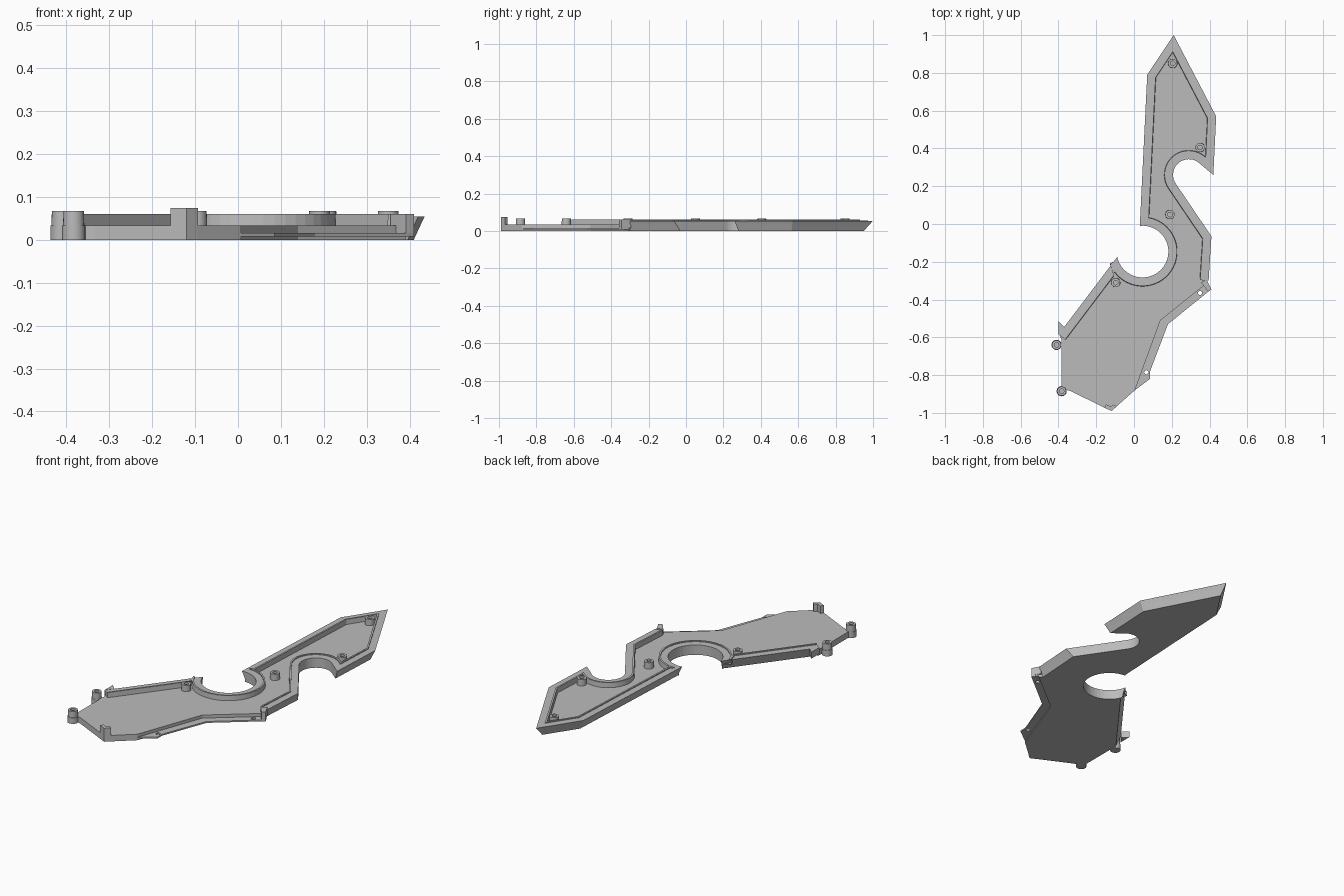
import bpy, bmesh, math
from mathutils import Vector

cube = bpy.data.objects.get("Cube")
if cube:
    bpy.data.objects.remove(cube)

grey = bpy.data.materials.new("plain grey")
grey.use_nodes = True
grey.diffuse_color = (0.5, 0.5, 0.5, 1)
grey.node_tree.nodes["Principled BSDF"].inputs["Base Color"].default_value = (0.5, 0.5, 0.5, 1)


def loft(name, rings, smooth=False):
    """Skin a list of equal closed rings and cap both ends."""
    bm = bmesh.new()
    loops = [[bm.verts.new(p) for p in ring] for ring in rings]
    for a, b in zip(loops, loops[1:]):
        for i in range(len(a)):
            j = (i + 1) % len(a)
            bm.faces.new((a[i], a[j], b[j], b[i]))
    bm.faces.new(loops[0][::-1])
    bm.faces.new(loops[-1])
    bmesh.ops.recalc_face_normals(bm, faces=bm.faces)
    mesh = bpy.data.meshes.new(name)
    bm.to_mesh(mesh)
    bm.free()
    mesh.materials.append(grey)
    ob = bpy.data.objects.new(name, mesh)
    bpy.context.collection.objects.link(ob)
    if smooth:
        bpy.ops.object.select_all(action='DESELECT')
        ob.select_set(True)
        bpy.context.view_layer.objects.active = ob
        bpy.ops.object.shade_smooth_by_angle(angle=math.radians(35))
    return ob


def prism(name, pts, z0, z1):
    return loft(name, [[(x, y, z) for x, y in pts] for z in (z0, z1)])


def circle(c, r, z, n=24):
    return [(c[0] + r * math.cos(2 * math.pi * i / n),
             c[1] + r * math.sin(2 * math.pi * i / n), z) for i in range(n)]


def arc(c, r, a0, a1, n):
    angles = [math.radians(a0 + (a1 - a0) * i / n) for i in range(n + 1)]
    return [(c[0] + r * math.cos(a), c[1] + r * math.sin(a)) for a in angles]


# Walled part of the outline, with a flag for each edge that leans outward
big_arc = arc((0.045, -0.146), 0.137, 192, 456, 32)
small_arc = arc((0.29, 0.26), 0.083, 50, 214, 20)
left_end, right_end = (-0.40, -0.585), (0.395, -0.30)
upper = [(0.07, 0.79), (0.21, 1.0), (0.435, 0.57), (0.42, 0.26)]
path = [Vector(p) for p in
        [left_end] + big_arc + upper + small_arc + [(0.41, -0.065), right_end]]
leans = ([True] + [False] * (len(big_arc) - 1) + [True] * 4
         + [False] * (len(small_arc) + 1) + [True])


def inset(lean_d, upright_d):
    """Mitred inward offset of the path, by edge kind."""
    edges = []
    for a, b, lean in zip(path, path[1:], leans):
        t = (b - a).normalized()
        edges.append((Vector((t.y, -t.x)), lean_d if lean else upright_d))
    out = []
    for i, p in enumerate(path):
        n1, d1 = edges[max(i - 1, 0)]
        n2, d2 = edges[min(i, len(edges) - 1)]
        det = n1.x * n2.y - n1.y * n2.x
        if abs(det) < 0.001:
            out.append(p + n1 * d1)
        else:
            out.append(p + Vector((d1 * n2.y - d2 * n1.y, n1.x * d2 - n2.x * d1)) / det)
    return out


# Floor plate, its walled edges leaning outward as they rise
FLOOR = 0.033
rest = [(0.39, -0.31), (0.14, -0.51), (0.005, -0.88), (-0.12, -0.99),
        (-0.335, -0.885), (-0.385, -0.87), (-0.385, -0.64), (-0.385, -0.61)]
loft("floor_plate", [[(x, y, z) for x, y in [tuple(p) for p in inset(d, 0)] + rest]
                     for d, z in ((0.025, 0), (0.010, FLOOR))])

# Raised rim with a thin inner lip
section = [(0.010, 0, FLOOR), (0, 0, 0.054), (0.036, 0.036, 0.055), (0.036, 0.036, 0.06),
           (0.045, 0.045, 0.06), (0.047, 0.047, FLOOR)]
lines = [[(p.x, p.y, z) for p in inset(a, b)] for a, b, z in section]
loft("rim", list(zip(*lines)))

# Small pieces closing the rim ends
prism("left_rim_wing", [(-0.40, -0.515), (-0.37, -0.545), (-0.40, -0.585)], 0.02, 0.055)
prism("right_rim_block", [(0.355, -0.31), (0.385, -0.295), (0.41, -0.345), (0.392, -0.357)],
      0.016, 0.06)

# Low flange with two through holes
flange = prism("side_flange", [(0.39, -0.31), (0.41, -0.345), (0.18, -0.53), (0.085, -0.78),
                               (0.085, -0.82), (0.005, -0.88), (0.14, -0.51)], 0.008, 0.016)
for c in ((0.35, -0.365), (0.065, -0.785)):
    cutter = loft("hole_cutter", [circle(c, 0.011, z, 16) for z in (-0.02, 0.04)])
    cutter.hide_render = True
    cutter.hide_viewport = True
    mod = flange.modifiers.new("hole", 'BOOLEAN')
    mod.operation = 'DIFFERENCE'
    mod.solver = 'EXACT'
    mod.object = cutter

# Corner tab
prism("corner_tab", [(-0.157, -0.972), (-0.12, -0.99), (-0.093, -0.968), (-0.107, -0.955),
                     (-0.122, -0.968), (-0.147, -0.955)], 0.0, 0.074)

# Screw bosses, the outer two standing on round lugs
lugs = [(-0.41, -0.64), (-0.383, -0.885)]
for i, c in enumerate(lugs):
    loft(f"lug_{i + 1}", [circle(c, 0.027, z) for z in (0, FLOOR)], True)
for i, c in enumerate(lugs + [(0.205, 0.85), (0.35, 0.405), (0.19, 0.05), (-0.097, -0.31)]):
    rings = [(0.025, 0.02), (0.024, 0.067), (0.012, 0.067), (0.012, 0.04)]
    loft(f"screw_boss_{i + 1}", [circle(c, r, z) for r, z in rings], True)
